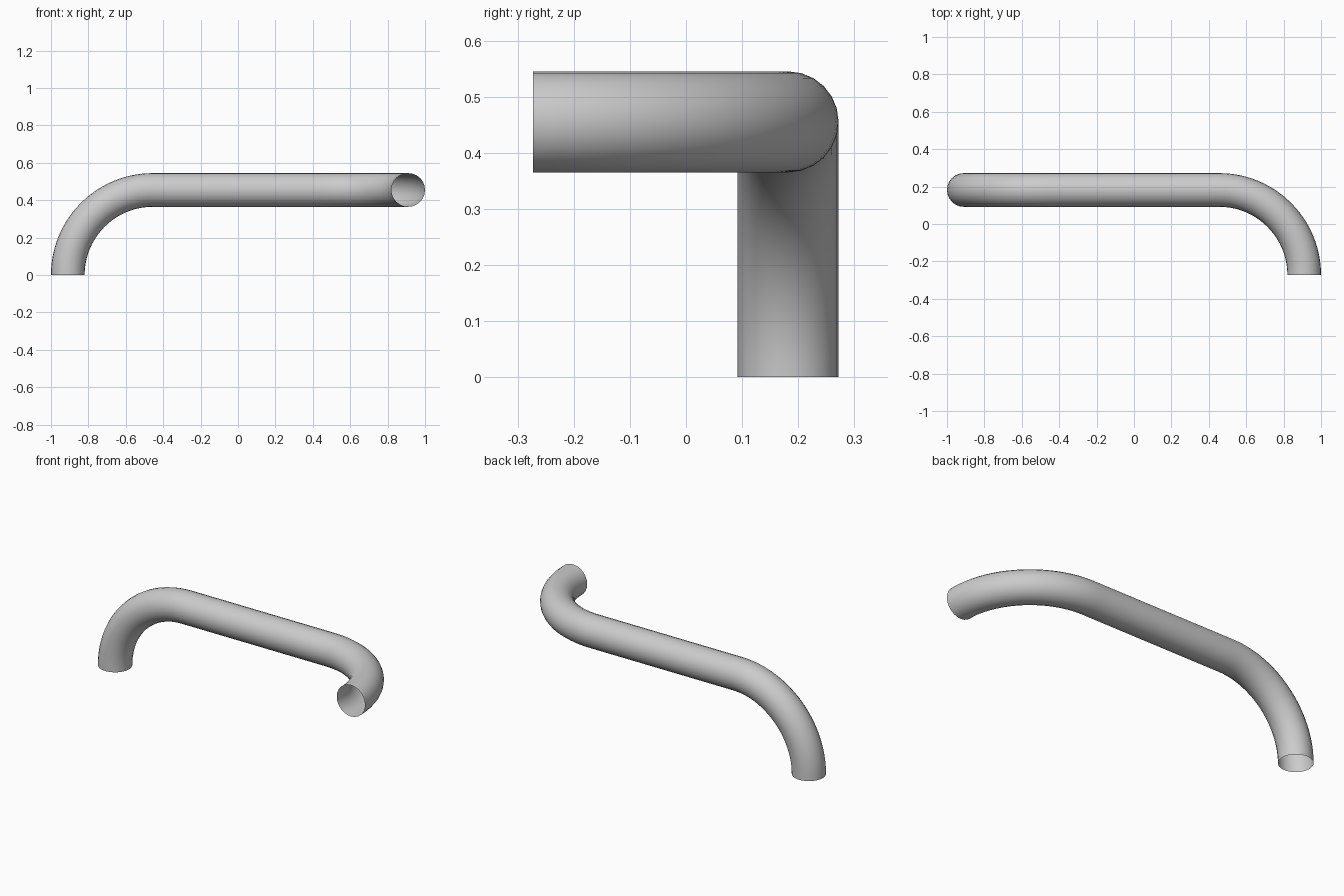
import bpy
import bmesh
from mathutils import Vector

cube = bpy.data.objects.get("Cube")
if cube:
    bpy.data.objects.remove(cube)

TUBE = 0.09           # tube radius
BEND = 0.455          # bend radius at the tube centre
REACH = 1 - TUBE      # centre line half length
BACK = 0.182          # y of the long straight run
KAPPA = 0.5523 * BEND

# Material
grey = bpy.data.materials.new("plain grey")
grey.use_nodes = True
colour = (0.6, 0.6, 0.6, 1)
grey.diffuse_color = colour
grey.node_tree.nodes["Principled BSDF"].inputs["Base Color"].default_value = colour

# Centre line: foot, upright bend, straight run, forward bend, mouth
RUN = REACH - BEND
points = [((-REACH, BACK, 0), (0, 0, 1)),
          ((-RUN, BACK, BEND), (1, 0, 0)),
          ((RUN, BACK, BEND), (1, 0, 0)),
          ((REACH, BACK - BEND, BEND), (0, -1, 0))]
curve = bpy.data.curves.new("pipe_path", "CURVE")
curve.dimensions = "3D"
curve.bevel_depth = TUBE
curve.bevel_resolution = 10
curve.resolution_u = 24
spline = curve.splines.new("BEZIER")
spline.bezier_points.add(len(points) - 1)
for knot, (place, heading) in zip(spline.bezier_points, points):
    knot.handle_left_type = knot.handle_right_type = "FREE"
    knot.co = Vector(place)
    knot.handle_left = knot.co - Vector(heading) * KAPPA
    knot.handle_right = knot.co + Vector(heading) * KAPPA

# Sweep the open-ended tube and keep it as a mesh
path = bpy.data.objects.new("pipe_path", curve)
bpy.context.collection.objects.link(path)
bpy.context.view_layer.update()
swept = path.evaluated_get(bpy.context.evaluated_depsgraph_get())
mesh = bpy.data.meshes.new_from_object(swept)
bpy.data.objects.remove(path)

bm = bmesh.new()
bm.from_mesh(mesh)
bmesh.ops.recalc_face_normals(bm, faces=bm.faces)
for face in bm.faces:
    face.smooth = True
bm.to_mesh(mesh)
bm.free()

mesh.materials.clear()
mesh.materials.append(grey)
mesh.name = "bent_pipe"
pipe = bpy.data.objects.new("bent_pipe", mesh)
bpy.context.collection.objects.link(pipe)
